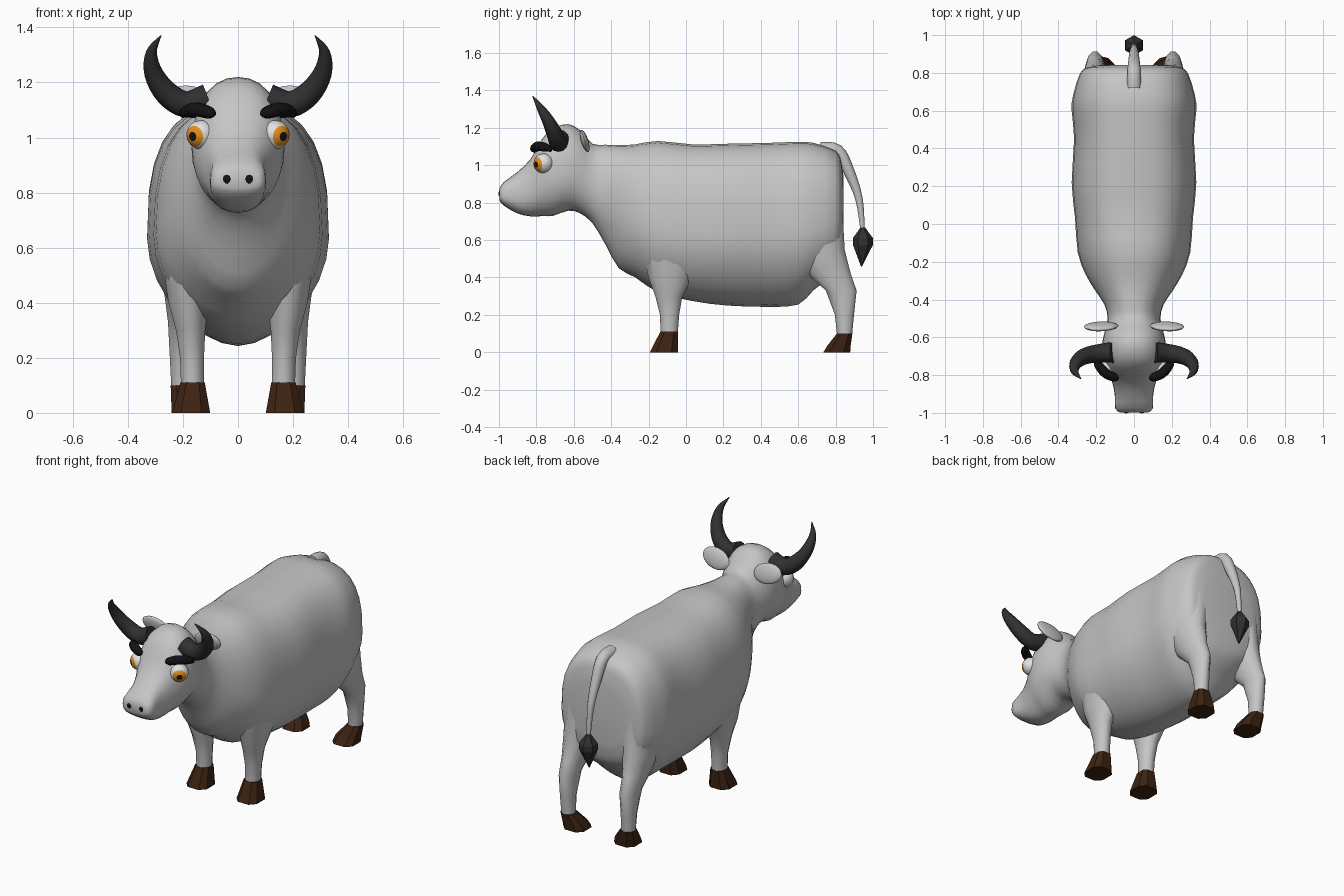
import bpy, bmesh, math
from mathutils import Vector, Matrix

if "Cube" in bpy.data.objects:
    bpy.data.objects.remove(bpy.data.objects["Cube"])


def material(name, r, g, b):
    m = bpy.data.materials.new(name)
    m.diffuse_color = (r, g, b, 1)
    m.use_nodes = True
    m.node_tree.nodes["Principled BSDF"].inputs["Base Color"].default_value = m.diffuse_color
    return m


HIDE = material("grey hide", 0.56, 0.56, 0.56)
HORN = material("charcoal horn", 0.03, 0.03, 0.032)
HOOF = material("dark brown hoof", 0.045, 0.016, 0.006)
WHITE = material("eye white", 0.75, 0.75, 0.75)
ORANGE = material("orange iris", 0.8, 0.27, 0.01)
BLACK = material("black", 0.006, 0.006, 0.006)


def finish(name, bm, mats, angle=50):
    bmesh.ops.recalc_face_normals(bm, faces=bm.faces[:])
    me = bpy.data.meshes.new(name)
    bm.to_mesh(me)
    bm.free()
    for m in mats:
        me.materials.append(m)
    for p in me.polygons:
        p.use_smooth = True
    me.set_sharp_from_angle(angle=math.radians(angle))
    ob = bpy.data.objects.new(name, me)
    bpy.context.collection.objects.link(ob)
    return ob


def loft(name, rings, mat, angle=50):
    """Skin a list of equal-length point rings and cap both ends."""
    bm = bmesh.new()
    vr = [[bm.verts.new(p) for p in ring] for ring in rings]
    n = len(vr[0])
    for a, b in zip(vr, vr[1:]):
        for i in range(n):
            j = (i + 1) % n
            bm.faces.new((a[i], a[j], b[j], b[i]))
    bm.faces.new(vr[0])
    bm.faces.new(vr[-1])
    return finish(name, bm, [mat], angle)


def smooth_path(pts, steps):
    """Catmull-Rom interpolation of tuples of any length."""
    out = []
    for i in range(len(pts) - 1):
        p0, p1, p2, p3 = pts[max(i - 1, 0)], pts[i], pts[i + 1], pts[min(i + 2, len(pts) - 1)]
        for k in range(steps):
            t = k / steps
            out.append(tuple(0.5 * (2 * b + (c - a) * t + (2 * a - 5 * b + 4 * c - d) * t * t
                                    + (3 * b - a - 3 * c + d) * t ** 3)
                             for a, b, c, d in zip(p0, p1, p2, p3)))
    return out + [tuple(pts[-1])]


def power(v, n):
    return math.copysign(abs(v) ** (2 / n), v)


def tube(name, pts, ref, mat, sides=12, steps=4):
    """Round tube through (x, y, z, radius) points."""
    path = smooth_path(pts, steps)
    rings = []
    for i, p in enumerate(path):
        a, b = path[max(i - 1, 0)], path[min(i + 1, len(path) - 1)]
        t = (Vector(b[:3]) - Vector(a[:3])).normalized()
        u = t.cross(Vector(ref)).normalized()
        w = t.cross(u)
        rings.append([Vector(p[:3]) + max(p[3], 0.002) *
                      (u * math.cos(k * math.tau / sides) + w * math.sin(k * math.tau / sides))
                      for k in range(sides)])
    return loft(name, rings, mat)


def column(name, rows, s, mat, n=2, sides=12, angle=50):
    """Upright loft of (z, cx, cy, rx, ry) rows on side s."""
    rings = []
    for z, cx, cy, rx, ry in rows:
        ang = [(k + 0.5) * math.tau / sides for k in range(sides)]
        rings.append([(s * (cx + rx * power(math.cos(a), n)), cy + ry * power(math.sin(a), n), z)
                      for a in ang])
    return loft(name, rings, mat, angle)


def ball(name, matrix, mats, rule=None, u=20, v=20):
    bm = bmesh.new()
    bmesh.ops.create_uvsphere(bm, u_segments=u, v_segments=v, radius=1)
    if rule:
        for f in bm.faces:
            f.material_index = rule(f.calc_center_median().normalized())
    bm.transform(matrix)
    return finish(name, bm, mats)


# Head, neck and trunk: y, bottom, top, half width, widest height, top and bottom squareness
stations = [
    (-0.998, .815, .875, .075, .84, 2.6, 2.6), (-0.975, .785, .91, .10, .84, 2.8, 2.8),
    (-0.90, .742, .965, .102, .84, 2.6, 2.6), (-0.83, .727, 1.035, .118, .88, 2.5, 2.3),
    (-0.77, .728, 1.14, .145, .93, 2.4, 2.0), (-0.71, .73, 1.20, .165, .95, 2.3, 2.0),
    (-0.63, .757, 1.22, .168, .96, 2.2, 2.0), (-0.57, .745, 1.19, .155, .95, 2.2, 2.0),
    (-0.50, .69, 1.115, .14, .90, 2.2, 2.0), (-0.43, .575, 1.11, .155, .85, 2.2, 2.0),
    (-0.36, .45, 1.107, .20, .78, 2.2, 2.0), (-0.27, .40, 1.112, .255, .72, 2.3, 2.0),
    (-0.15, .32, 1.13, .298, .66, 2.4, 2.0), (0.03, .275, 1.112, .312, .64, 2.6, 1.9),
    (0.22, .25, 1.115, .33, .63, 2.7, 1.8), (0.45, .243, 1.12, .317, .63, 2.7, 1.8),
    (0.60, .255, 1.125, .33, .64, 2.7, 1.8), (0.68, .33, 1.12, .323, .66, 2.7, 2.0),
    (0.80, .43, 1.08, .285, .70, 2.7, 2.2), (0.83, .50, 1.02, .24, .72, 2.6, 2.2),
    (0.843, .57, .93, .17, .73, 2.4, 2.2)]
rings = []
for y, zb, zt, hw, zm, nt, nb in smooth_path(stations, 2):
    ring = []
    for k in range(28):
        a = k * math.tau / 28
        n, h = (nt, zt - zm) if math.sin(a) >= 0 else (nb, zm - zb)
        ring.append((hw * power(math.cos(a), n), y, zm + h * power(math.sin(a), n)))
    rings.append(ring)
loft("body", rings, HIDE, 60)

# Leg and hoof profiles
front_leg = [(.09, .165, -.09, .043, .047), (.2, .167, -.088, .045, .053), (.3, .172, -.092, .055, .075),
             (.4, .18, -.085, .075, .12), (.6, .185, -.06, .10, .19)]
hind_leg = [(.08, .203, .848, .04, .04), (.2, .206, .847, .043, .053), (.33, .206, .83, .05, .085),
            (.42, .206, .765, .062, .12), (.55, .2, .71, .09, .143), (.8, .18, .69, .11, .15)]
front_hoof = [(0, .17, -.118, .073, .08), (.11, .165, -.09, .047, .05)]
hind_hoof = [(0, .172, .806, .073, .076), (.035, .178, .818, .068, .066), (.1, .203, .848, .044, .044)]

for s, side in ((-1, "left"), (1, "right")):
    column(side + "_front_leg", front_leg, s, HIDE)
    column(side + "_hind_leg", hind_leg, s, HIDE)
    column(side + "_front_hoof", front_hoof, s, HOOF, 2.8, 8, 25)
    column(side + "_hind_hoof", hind_hoof, s, HOOF, 2.8, 8, 25)

    # Horn sweeping out, forward and up
    tube(side + "_horn", [(s * .11, -.68, 1.14, .055), (s * .19, -.685, 1.12, .048),
                          (s * .26, -.70, 1.162, .044), (s * .307, -.735, 1.235, .034),
                          (s * .314, -.78, 1.31, .02), (s * .28, -.82, 1.37, .002)], (0, 1, 0), HORN)

    # Brow
    tube(side + "_brow", [(s * .085, -.815, 1.078, .008), (s * .10, -.813, 1.088, .022),
                          (s * .15, -.79, 1.102, .026), (s * .19, -.745, 1.093, .022),
                          (s * .203, -.72, 1.078, .008)], (0, 0, 1), BLACK, 10, 3)

    # Eye with iris and pupil rings about its pole
    gaze = Vector((s * .6, -.78, -.12)).to_track_quat('Z', 'Y').to_matrix().to_4x4()
    ball(side + "_eye", Matrix.Translation((s * .134, -.762, 1.01)) @ gaze @ Matrix.Scale(.053, 4),
         [WHITE, ORANGE, BLACK],
         lambda c: 2 if c.z > math.cos(math.radians(18)) else 1 if c.z > math.cos(math.radians(45)) else 0)

    # Nostril
    ball(side + "_nostril", Matrix.Translation((s * .041, -.985, .856)) @ Matrix.Rotation(-.35, 4, 'X')
         @ Matrix.Diagonal((.022, .016, .027, 1)), [BLACK], None, 12, 8)

    # Ear leaf
    ball(side + "_ear", Matrix.Translation((s * .175, -.542, 1.13)) @ Matrix.Rotation(.3, 4, 'X')
         @ Matrix.Rotation(-s * .2, 4, 'Y') @ Matrix.Diagonal((.092, .02, .06, 1)), [HIDE], None, 16, 10)

# Tail and its faceted tuft
tube("tail", [(0, .72, 1.085, .04), (0, .81, 1.075, .036), (0, .87, .97, .03),
              (0, .925, .82, .02), (0, .945, .64, .011)], (1, 0, 0), HIDE, 10)
column("tail_tuft", [(.46, 0, .938, .003, .003), (.575, 0, .946, .054, .054), (.61, 0, .946, .053, .054),
                     (.668, 0, .945, .012, .012)], 1, HORN, 2, 6, 20)
